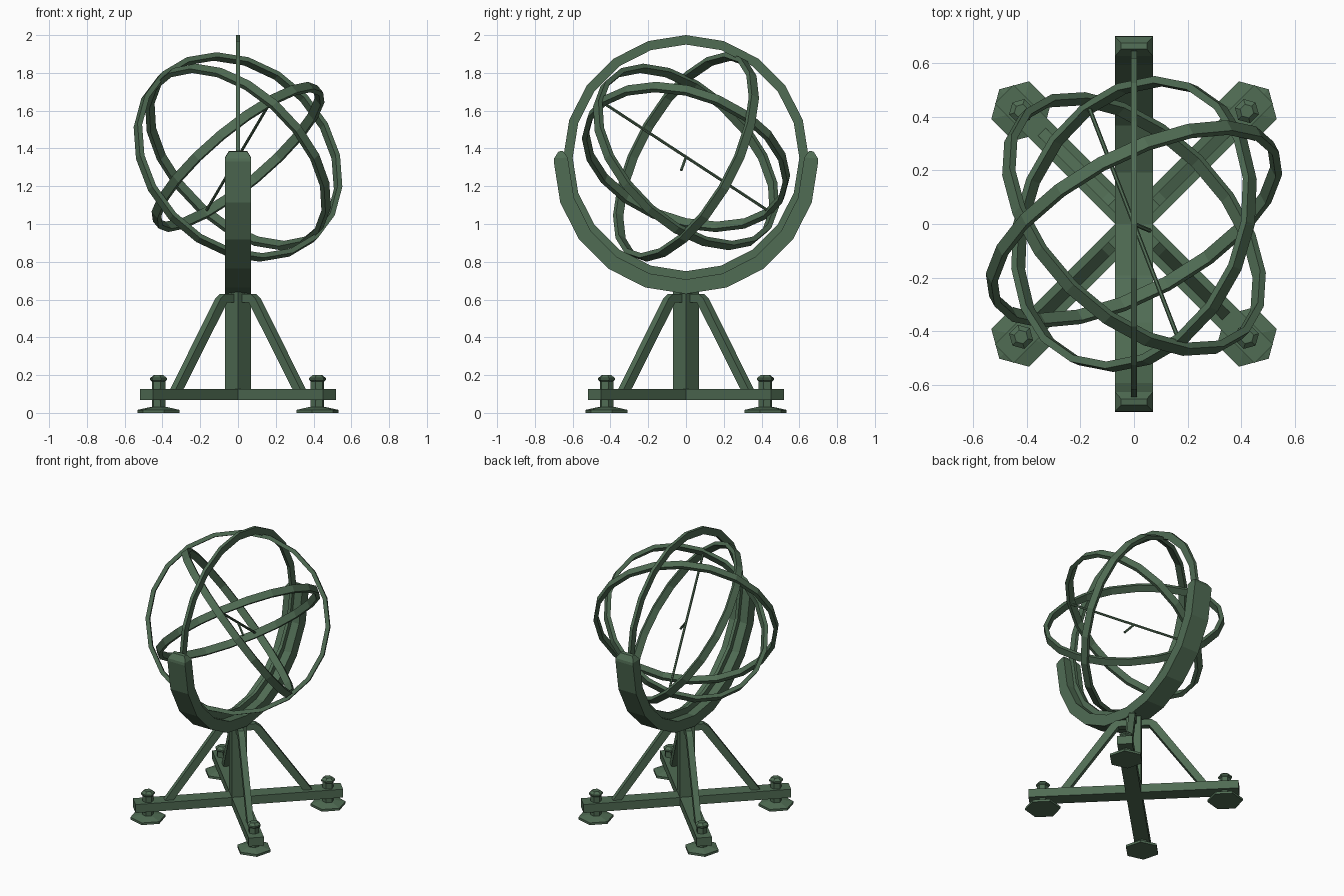
import bpy
from math import sin, cos, pi, radians
from mathutils import Vector, Matrix

cube = bpy.data.objects.get("Cube")
if cube:
    bpy.data.objects.remove(cube, do_unlink=True)

green = bpy.data.materials.new("dark green paint")
green.use_nodes = True
colour = (0.08, 0.15, 0.088, 1)
green.diffuse_color = colour
green.node_tree.nodes["Principled BSDF"].inputs["Base Color"].default_value = colour

CENTRE = Vector((0, 0, 1.355))


def loft(name, sections, closed=False, matrix=Matrix()):
    """Skin a list of equal-sized point loops; cap the ends unless closed."""
    n, m = len(sections[0]), len(sections)
    verts = [p for s in sections for p in s]
    faces = []
    for i in range(m if closed else m - 1):
        a, b = i * n, (i + 1) % m * n
        faces += [(a + j, a + (j + 1) % n, b + (j + 1) % n, b + j) for j in range(n)]
    if not closed:
        faces += [tuple(range(n))[::-1], tuple(range((m - 1) * n, m * n))]
    mesh = bpy.data.meshes.new(name)
    mesh.from_pydata(verts, [], faces)
    mesh.materials.append(green)
    obj = bpy.data.objects.new(name, mesh)
    bpy.context.collection.objects.link(obj)
    obj.matrix_world = matrix
    # consistent outward normals
    import bmesh
    bm = bmesh.new()
    bm.from_mesh(mesh)
    bmesh.ops.recalc_face_normals(bm, faces=bm.faces)
    bm.to_mesh(mesh)
    bm.free()
    return obj


def ring(name, normal, outer, thick, half_width, centre, sides=20):
    """Flat-sided hoop whose axis is the given normal."""
    turn = Vector(normal).to_track_quat('Z', 'Y').to_matrix().to_4x4()
    profile = [(outer - thick, -half_width), (outer, -half_width),
               (outer, half_width), (outer - thick, half_width)]
    sections = [[(r * cos(a), r * sin(a), z) for r, z in profile]
                for a in (2 * pi * i / sides for i in range(sides))]
    loft(name, sections, True, Matrix.Translation(centre) @ turn)


def turned(name, profile, sides, matrix):
    """Solid of (radius, height) steps with the given number of sides."""
    loft(name, [[(r * cos(2 * pi * i / sides), r * sin(2 * pi * i / sides), z)
                 for i in range(sides)] for r, z in profile], False, matrix)


def rod(name, start, end, radius, sides=6):
    start, end = Vector(start), Vector(end)
    axis = end - start
    turn = axis.to_track_quat('Z', 'Y').to_matrix().to_4x4()
    turned(name, [(radius, 0), (radius, axis.length)], sides,
           Matrix.Translation(start) @ turn)


# Hoops of the sphere
ring("meridian_ring", (1, 0, 0), 0.65, 0.05, 0.011, (0, 0, 1.35))
ring("outer_ring", (0.43, -0.79, 0.43), 0.603, 0.027, 0.024, CENTRE)
ring("middle_ring", (1, 1, 1), 0.588, 0.027, 0.024, CENTRE)
ring("inner_ring", (-0.62, 0.265, 0.745), 0.565, 0.027, 0.025, CENTRE)

# Pointer rod through the sphere, with a small peg at its middle
half_rod = Vector((0.17, -0.44, 0.288))
rod("axis_rod", CENTRE - half_rod, CENTRE + half_rod, 0.008)
rod("centre_peg", CENTRE, CENTRE + Vector((0.06, -0.025, -0.07)), 0.008)


# Half-round cradle with tapered tips
def cradle_section(y0, y1, z0, z1, w):
    return [(-w, y0, z0), (w, y0, z0), (w, y1, z1), (-w, y1, z1)]


arc = []
for i in range(11):
    a = radians(18 * i)
    arc.append(cradle_section(-0.623 * cos(a), -0.7 * cos(a),
                              1.33 - 0.623 * sin(a), 1.33 - 0.7 * sin(a), 0.07))
tips = [[cradle_section(s * 0.626, s * 0.698, 1.352, 1.348, 0.07),
         cradle_section(s * 0.652, s * 0.675, 1.387, 1.384, 0.048)] for s in (-1, 1)]
loft("cradle", tips[0][::-1] + arc + tips[1])

# Centre post, square and set on the diagonal
turned("post", [(0.07, 0.07), (0.07, 0.64)], 4, Matrix())


# Crossed base beams
def beam_section(x):
    return [(x, -0.05, 0.067), (x, 0.05, 0.067), (x, 0.05, 0.127), (x, -0.05, 0.127)]


for name, angle in (("base_beam_a", 45), ("base_beam_b", 135)):
    loft(name, [beam_section(-0.685), beam_section(0.685)], False,
         Matrix.Rotation(radians(angle), 4, 'Z'))

# One brace and one levelling foot on every arm
brace_path = [(0.03, 0.585, 0.63), (0.105, 0.585, 0.63), (0.15, 0.565, 0.605)]
for i, side in enumerate(("back_left", "back_right", "front_right", "front_left")):
    turn = Matrix.Rotation(radians(45 + 90 * i), 4, 'Z')
    w = 0.021
    top = [(0.03, 0.585), (0.03, 0.63)], [(0.1, 0.585), (0.115, 0.63)], \
          [(0.112, 0.57), (0.15, 0.605)], [(0.447, 0.1), (0.505, 0.1)]
    loft("brace_" + side, [[(a[0], -w, a[1]), (a[0], w, a[1]), (b[0], w, b[1]), (b[0], -w, b[1])]
                           for a, b in top], False, turn)
    place = turn @ Matrix.Translation((0.595, 0, 0))
    turned("foot_" + side, [(0.115, 0), (0.115, 0.016), (0.05, 0.03)], 6, place)
    turned("bolt_" + side, [(0.037, 0.02), (0.037, 0.17)], 6, place)
    turned("bolt_head_" + side, [(0.035, 0.165), (0.046, 0.174), (0.046, 0.184), (0.026, 0.2)],
           6, place)
